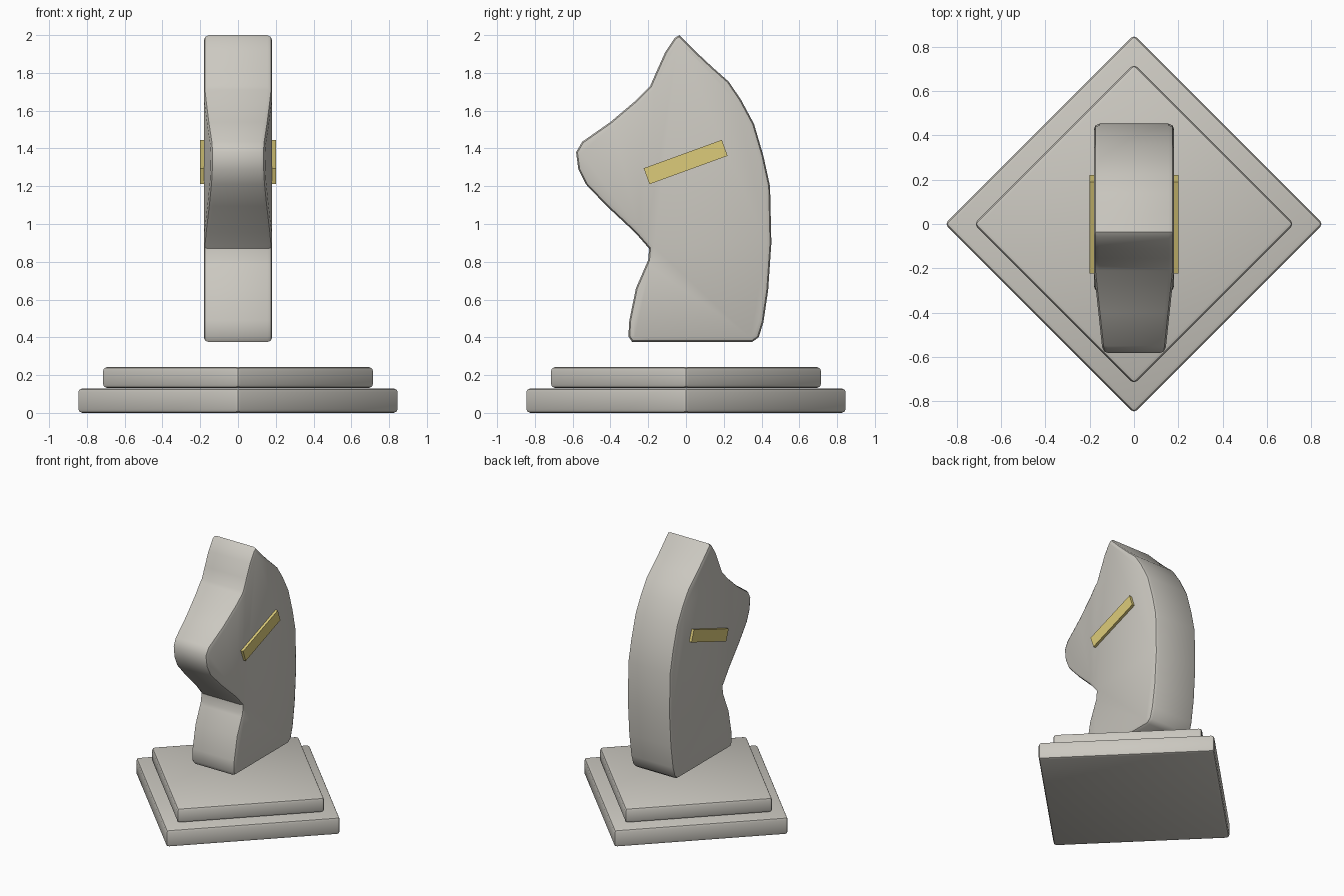
import bpy
import bmesh
from math import radians
from mathutils import Matrix, Vector

cube = bpy.data.objects.get("Cube")
if cube:
    bpy.data.objects.remove(cube, do_unlink=True)


def material(name, colour):
    mat = bpy.data.materials.new(name)
    mat.use_nodes = True
    mat.diffuse_color = colour
    mat.node_tree.nodes["Principled BSDF"].inputs["Base Color"].default_value = colour
    return mat


stone = material("warm grey", (0.60, 0.58, 0.53, 1))
gold = material("pale gold", (0.72, 0.60, 0.195, 1))


def finish(bm, name, mat, smooth=True):
    bmesh.ops.recalc_face_normals(bm, faces=bm.faces[:])
    mesh = bpy.data.meshes.new(name)
    bm.to_mesh(mesh)
    bm.free()
    mesh.materials.append(mat)
    obj = bpy.data.objects.new(name, mesh)
    bpy.context.collection.objects.link(obj)
    if smooth:
        bpy.ops.object.select_all(action="DESELECT")
        obj.select_set(True)
        bpy.context.view_layer.objects.active = obj
        bpy.ops.object.shade_smooth_by_angle(angle=radians(40))
    return obj


def extruded(points, direction):
    """Solid made by pushing a flat outline along a direction."""
    bm = bmesh.new()
    face = bm.faces.new([bm.verts.new(p) for p in points])
    new = bmesh.ops.extrude_face_region(bm, geom=[face], use_keep_orig=True)["geom"]
    moved = [v for v in new if isinstance(v, bmesh.types.BMVert)]
    bmesh.ops.translate(bm, verts=moved, vec=direction)
    bmesh.ops.recalc_face_normals(bm, faces=bm.faces[:])
    return bm


def round_edges(bm, edges, offset):
    bmesh.ops.bevel(bm, geom=edges, offset=offset, segments=2, profile=0.5,
                    affect="EDGES", clamp_overlap=False)


# Two stacked diamond plinth slabs
for name, r, low, high in (("lower_plinth", 0.853, 0, 0.13),
                           ("upper_plinth", 0.722, 0.132, 0.243)):
    corners = [(r, 0, low), (0, r, low), (-r, 0, low), (0, -r, low)]
    slab = extruded(corners, Vector((0, 0, high - low)))
    round_edges(slab, slab.edges[:], 0.02)
    finish(slab, name, stone)

# Horse head: side outline as (y, z)
outline = [
    (-0.035, 2.0), (0.06, 1.905), (0.14, 1.83), (0.225, 1.755), (0.29, 1.66),
    (0.36, 1.53), (0.41, 1.36), (0.445, 1.2), (0.452, 0.9), (0.435, 0.65),
    (0.41, 0.48), (0.385, 0.4), (0.35, 0.375), (-0.285, 0.375), (-0.305, 0.405),
    (-0.3, 0.49), (-0.265, 0.66), (-0.2, 0.81), (-0.195, 0.87), (-0.27, 0.955),
    (-0.42, 1.095), (-0.53, 1.21), (-0.57, 1.29), (-0.582, 1.38), (-0.55, 1.435),
    (-0.4, 1.54), (-0.27, 1.65), (-0.19, 1.73), (-0.155, 1.81), (-0.11, 1.91),
    (-0.06, 1.985),
]
HALF, MUZZLE, CHIN = 0.181, -0.21, 0.85
head = extruded([(-HALF, y, z) for y, z in outline], Vector((2 * HALF, 0, 0)))
bmesh.ops.bisect_plane(head, geom=head.verts[:] + head.edges[:] + head.faces[:],
                       plane_co=(0, MUZZLE, 0), plane_no=(0, 1, 0))

# Narrow the muzzle towards the nose
for v in head.verts:
    if v.co.z > CHIN and v.co.y < MUZZLE:
        v.co.x *= 1 - 0.22 * (MUZZLE - v.co.y) / 0.37

# Soften the rims where the sides meet the outline
head.normal_update()
rims = [e for e in head.edges if len(e.link_faces) == 2
        and sorted(abs(f.normal.x) > 0.9 for f in e.link_faces) == [False, True]]
round_edges(head, rims, 0.025)
finish(head, "horse_head", stone)

# Slanted gold bar on each cheek
for side, name in ((1, "left_cheek_bar"), (-1, "right_cheek_bar")):
    bar = bmesh.new()
    place = (Matrix.Translation((side * 0.185, -0.002, 1.328))
             @ Matrix.Rotation(radians(20), 4, "X")
             @ Matrix.Diagonal((0.03, 0.44, 0.09, 1)))
    bmesh.ops.create_cube(bar, size=1, matrix=place)
    finish(bar, name, gold, smooth=False)
